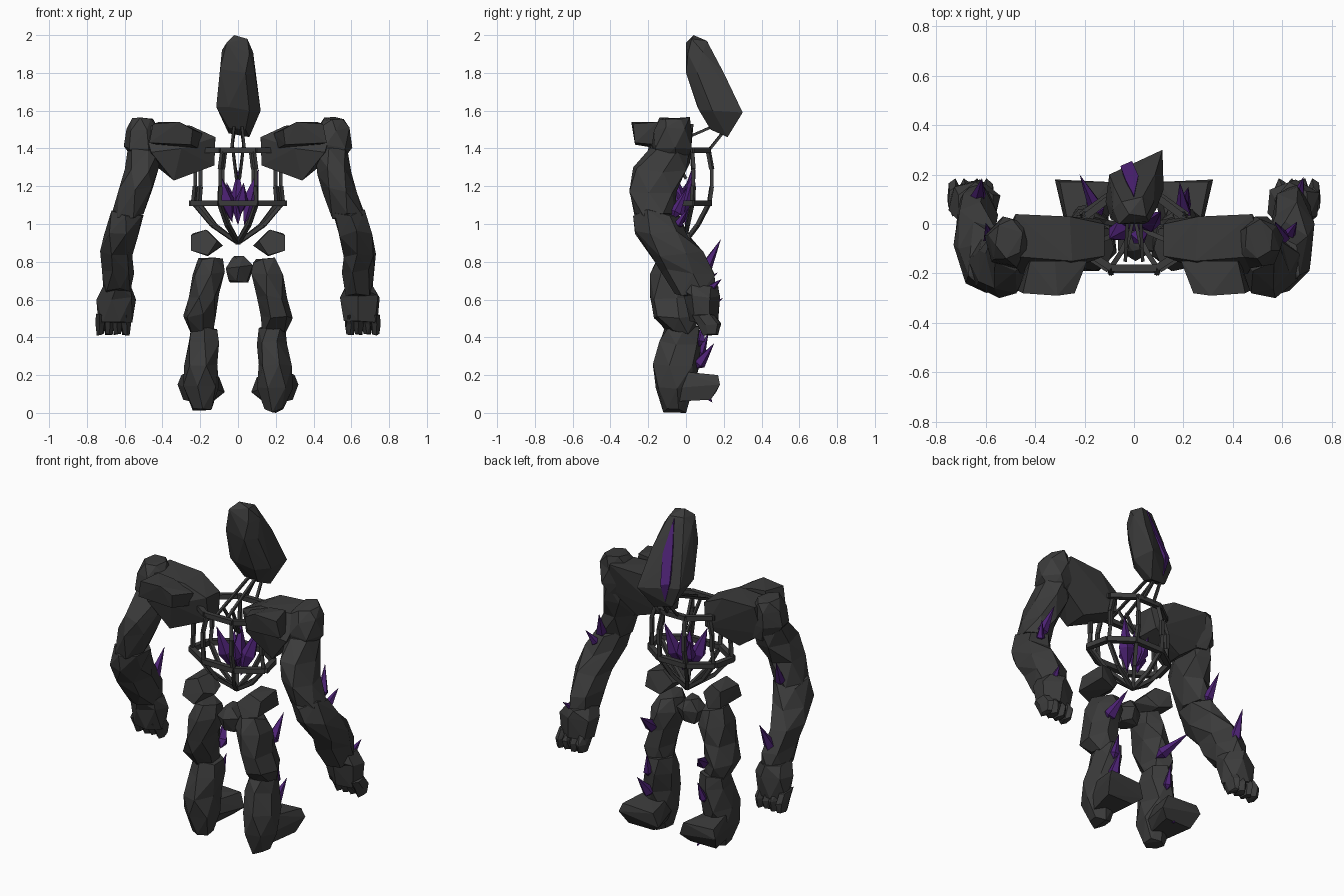
import bpy, bmesh, math, random
from mathutils import Vector

random.seed(7)


def material(name, rgb):
    m = bpy.data.materials.new(name)
    m.diffuse_color = (*rgb, 1)
    return m


STONE = material("dark stone", (0.044, 0.044, 0.044))
CRYSTAL = material("purple crystal", (0.075, 0.016, 0.18))


def finish(name, bm, mat):
    bmesh.ops.recalc_face_normals(bm, faces=bm.faces[:])
    me = bpy.data.meshes.new(name)
    bm.to_mesh(me)
    bm.free()
    me.materials.append(mat)
    ob = bpy.data.objects.new(name, me)
    bpy.context.collection.objects.link(ob)
    return ob


def add_hull(bm, points):
    vs = [bm.verts.new(p) for p in points]
    bmesh.ops.convex_hull(bm, input=vs)
    loose = [v for v in vs if v.is_valid and not v.link_faces]
    bmesh.ops.delete(bm, geom=loose, context='VERTS')


def ring(x0, x1, y0, y1, z, jitter):
    """Irregular hexagon filling the given x and y extents."""
    phase = random.uniform(0.1, 0.9)
    raw = [(math.cos(phase + k * math.tau / 6), math.sin(phase + k * math.tau / 6))
           for k in range(6)]
    mx = max(abs(p[0]) for p in raw)
    my = max(abs(p[1]) for p in raw)
    return [Vector(((x0 + x1) / 2 + p[0] / mx * (x1 - x0) / 2,
                    (y0 + y1) / 2 + p[1] / my * (y1 - y0) / 2,
                    z + random.uniform(-jitter, jitter))) for p in raw]


def rock(name, rings, side=1, jitter=0.012):
    """Chunky limb: one faceted hull between each pair of rings."""
    bm = bmesh.new()
    loops = [ring(*r, jitter) for r in rings]
    for a, b in zip(loops, loops[1:]):
        add_hull(bm, [(p.x * side, p.y, p.z) for p in a + b])
    return finish(name, bm, STONE)


def hull(name, points, mat=STONE, side=1):
    bm = bmesh.new()
    add_hull(bm, [(p[0] * side, p[1], p[2]) for p in points])
    return finish(name, bm, mat)


def spike(name, base, tip, r, tail=0.25):
    """Pointed shard with a short point behind its widest section."""
    a, b = Vector(base), Vector(tip)
    d = b - a
    q = d.to_track_quat('Z', 'Y')
    pts = [a - d * tail, b]
    pts += [a + q @ Vector((r * math.cos(t), r * math.sin(t), 0))
            for t in [k * math.tau / 5 for k in range(5)]]
    return hull(name, pts, CRYSTAL)


def beams(name, paths, w):
    """Square bars along each path."""
    bm = bmesh.new()
    for path in paths:
        for p, q in zip(path, path[1:]):
            p, q = Vector(p), Vector(q)
            rot = (q - p).to_track_quat('Z', 'Y')
            add_hull(bm, [e + rot @ Vector((sx * w, sy * w, 0))
                          for e in (p, q) for sx in (-1, 1) for sy in (-1, 1)])
    return finish(name, bm, STONE)


# Head: tall leaning boulder with a crystal seam down the back
hull("head", [
    (-0.06, 0.0, 1.96), (-0.02, 0.04, 2.0), (0.05, 0.03, 1.98), (0.035, 0.11, 1.97),
    (-0.05, 0.09, 1.97), (-0.085, 0.06, 1.92), (0.08, 0.09, 1.91), (0.06, 0.01, 1.9),
    (-0.095, 0.02, 1.82), (0.04, 0.0, 1.8), (0.09, 0.06, 1.8),
    (0.085, 0.2, 1.8), (-0.08, 0.15, 1.78), (-0.115, 0.09, 1.62), (-0.05, 0.06, 1.62),
    (0.06, 0.07, 1.6), (0.12, 0.14, 1.6), (0.115, 0.3, 1.59), (-0.1, 0.2, 1.6),
    (-0.05, 0.13, 1.51), (0.04, 0.13, 1.5), (0.06, 0.22, 1.46), (-0.05, 0.2, 1.48)])
hull("head_crystal_seam", [
    (0.0, 0.114, 1.965), (-0.034, 0.178, 1.78), (0.018, 0.196, 1.78),
    (-0.055, 0.235, 1.63), (-0.008, 0.255, 1.62), (-0.02, 0.226, 1.51),
    (0.0, 0.05, 1.9), (-0.02, 0.15, 1.6)], CRYSTAL)

# Rib cage: eight bent bars, two hoops, joined at a low point
CY = -0.03


def cage_point(k, rx, ry, z):
    t = (k + 0.5) * math.tau / 8
    back = 0.88 if math.sin(t) > 0 else 1
    return (back * rx * math.cos(t), CY + ry * math.sin(t), z)


LEVELS = [(0.21, 0.16, 1.39), (0.245, 0.18, 1.29), (0.245, 0.18, 1.2), (0.255, 0.165, 1.11),
          (0.15, 0.1, 0.995)]
ribs = [[cage_point(k, *lv) for lv in LEVELS] + [(0, CY + 0.02, 0.9)] for k in range(8)]
beams("ribs", ribs, 0.01)
beams("upper_hoop", [[cage_point(k, 0.24, 0.16, 1.39) for k in range(9)]], 0.014)
beams("lower_hoop", [[cage_point(k, 0.265, 0.165, 1.11) for k in range(9)]], 0.015)
# Thin neck rods leaning back to the head
neck = []
for s in (-1, 1):
    neck += [[(s * 0.035, -0.15, 1.39), (s * 0.02, 0.15, 1.52)],
             [(s * 0.035, 0.12, 1.39), (s * 0.02, 0.2, 1.49)],
             [(s * 0.008, 0.0, 1.24), (s * 0.03, -0.1, 1.42)]]
beams("neck_rods", neck, 0.007)

# Crystal heart inside the cage: stout double-pointed shards
for i, (bx, by, tx, ty, tz, r) in enumerate([
        (0.0, 0.01, 0.0, 0.03, 1.29, 0.044), (0.065, 0.01, 0.11, 0.05, 1.29, 0.044),
        (-0.06, -0.03, -0.1, -0.06, 1.27, 0.044), (0.02, -0.05, 0.03, -0.08, 1.22, 0.036),
        (-0.04, 0.02, -0.06, 0.05, 1.22, 0.034)]):
    spike(f"heart_crystal_{i + 1}", (bx, by, 1.12), (tx, ty, tz), r, tail=0.75)

# Pelvis
rock("pelvis", [(-0.05, 0.055, -0.12, 0.0, 0.7), (-0.065, 0.08, -0.15, 0.02, 0.775),
                (-0.03, 0.04, -0.11, -0.01, 0.82)])

for side, tag in ((-1, "left"), (1, "right")):
    # Shoulder: chest slab, front block and outer cap
    hull(f"{tag}_chest_slab", [
        (0.12, -0.13, 1.46), (0.12, 0.0, 1.45), (0.125, -0.1, 1.31), (0.14, 0.02, 1.32),
        (0.25, -0.15, 1.52), (0.26, 0.03, 1.52), (0.5, -0.13, 1.52), (0.48, 0.04, 1.53),
        (0.34, -0.16, 1.23), (0.34, -0.02, 1.24), (0.46, -0.2, 1.38), (0.3, -0.2, 1.4),
        (0.5, 0.0, 1.36)], side=side)
    hull(f"{tag}_front_block", [
        (0.25, -0.27, 1.42), (0.24, -0.28, 1.5), (0.31, -0.29, 1.54), (0.45, -0.28, 1.53),
        (0.47, -0.27, 1.43), (0.19, -0.15, 1.48), (0.32, -0.15, 1.53), (0.42, -0.15, 1.54),
        (0.43, -0.15, 1.42), (0.21, -0.15, 1.4)], side=side)
    rock(f"{tag}_shoulder_cap", [(0.42, 0.55, -0.16, 0.01, 1.33), (0.4, 0.605, -0.18, 0.03, 1.41),
                                 (0.42, 0.59, -0.17, 0.03, 1.5), (0.45, 0.56, -0.14, 0.02, 1.555)],
         side)
    # Arm sweeping forward and back again
    rock(f"{tag}_upper_arm", [(0.41, 0.58, -0.19, 0.02, 1.4), (0.42, 0.6, -0.28, 0.0, 1.28),
                              (0.45, 0.63, -0.3, -0.05, 1.18), (0.5, 0.67, -0.27, -0.06, 1.04)],
         side, 0.02)
    rock(f"{tag}_forearm", [(0.5, 0.67, -0.28, -0.04, 1.06), (0.53, 0.71, -0.27, 0.01, 0.95),
                            (0.56, 0.73, -0.19, 0.09, 0.84), (0.55, 0.72, -0.13, 0.15, 0.75),
                            (0.57, 0.71, -0.06, 0.16, 0.64)], side, 0.02)
    rock(f"{tag}_wrist", [(0.57, 0.71, -0.04, 0.17, 0.67), (0.54, 0.75, -0.01, 0.18, 0.61),
                          (0.56, 0.74, 0.02, 0.17, 0.49)], side)
    # Fist with four curled fingers
    for i in range(4):
        x = 0.57 + i * 0.045
        rock(f"{tag}_finger_{i + 1}", [(x, x + 0.047, 0.03, 0.15, 0.52),
                                       (x - 0.004, x + 0.05, 0.06, 0.185, 0.47),
                                       (x + 0.004, x + 0.043, 0.09, 0.17, 0.415)], side, 0.006)
    # Hip stone: wide wedge pointing inward
    hull(f"{tag}_hip_stone", [
        (0.08, -0.1, 0.885), (0.1, -0.02, 0.9), (0.11, -0.17, 0.91), (0.16, -0.19, 0.835),
        (0.16, 0.02, 0.83), (0.25, -0.17, 0.86), (0.25, 0.03, 0.86), (0.25, -0.14, 0.94),
        (0.24, 0.02, 0.95), (0.17, -0.14, 0.97), (0.16, -0.01, 0.965)], side=side)
    # Leg
    rock(f"{tag}_thigh", [(0.08, 0.21, -0.15, 0.01, 0.805), (0.07, 0.24, -0.19, 0.05, 0.73),
                          (0.1, 0.26, -0.19, 0.05, 0.62), (0.12, 0.29, -0.17, 0.06, 0.51),
                          (0.13, 0.25, -0.1, 0.05, 0.42)], side, 0.018)
    rock(f"{tag}_shin", [(0.11, 0.25, -0.11, 0.07, 0.45), (0.1, 0.26, -0.14, 0.08, 0.37),
                         (0.11, 0.285, -0.175, 0.07, 0.25), (0.1, 0.29, -0.16, 0.04, 0.14),
                         (0.14, 0.24, -0.12, 0.0, 0.012)], side)
    # Foot flaring toward the toe
    hull(f"{tag}_foot", [
        (0.13, -0.08, 0.13), (0.26, -0.08, 0.13), (0.14, -0.03, 0.2), (0.26, -0.03, 0.22),
        (0.1, 0.17, 0.19), (0.3, 0.17, 0.2), (0.07, 0.16, 0.11), (0.32, 0.18, 0.15),
        (0.12, 0.13, 0.07), (0.29, 0.13, 0.07), (0.15, -0.05, 0.06), (0.25, -0.05, 0.06)],
        side=side)

# Crystal shards growing from the limbs, different on each side
for part, base, tip, r in [
        ("left_elbow", (-0.58, -0.065, 1.08), (-0.6, 0.005, 1.22), 0.03),
        ("left_forearm", (-0.63, 0.1, 0.76), (-0.615, 0.185, 0.92), 0.036),
        ("left_thigh", (-0.15, 0.06, 0.52), (-0.22, 0.2, 0.61), 0.034),
        ("left_shin", (-0.17, 0.08, 0.32), (-0.16, 0.12, 0.43), 0.024),
        ("left_toe", (-0.18, 0.11, 0.09), (-0.17, 0.14, 0.055), 0.02),
        ("right_elbow", (0.6, -0.055, 1.06), (0.57, 0.01, 1.2), 0.032),
        ("right_elbow_lower", (0.63, -0.04, 1.0), (0.66, 0.01, 1.08), 0.025),
        ("right_wrist", (0.67, 0.13, 0.66), (0.685, 0.19, 0.71), 0.022),
        ("right_thigh", (0.2, 0.04, 0.64), (0.185, 0.17, 0.745), 0.036),
        ("right_knee", (0.2, 0.075, 0.38), (0.19, 0.1, 0.5), 0.026),
        ("right_shin", (0.2, 0.07, 0.26), (0.22, 0.15, 0.37), 0.034)]:
    spike(f"{part}_crystal", base, tip, r)
